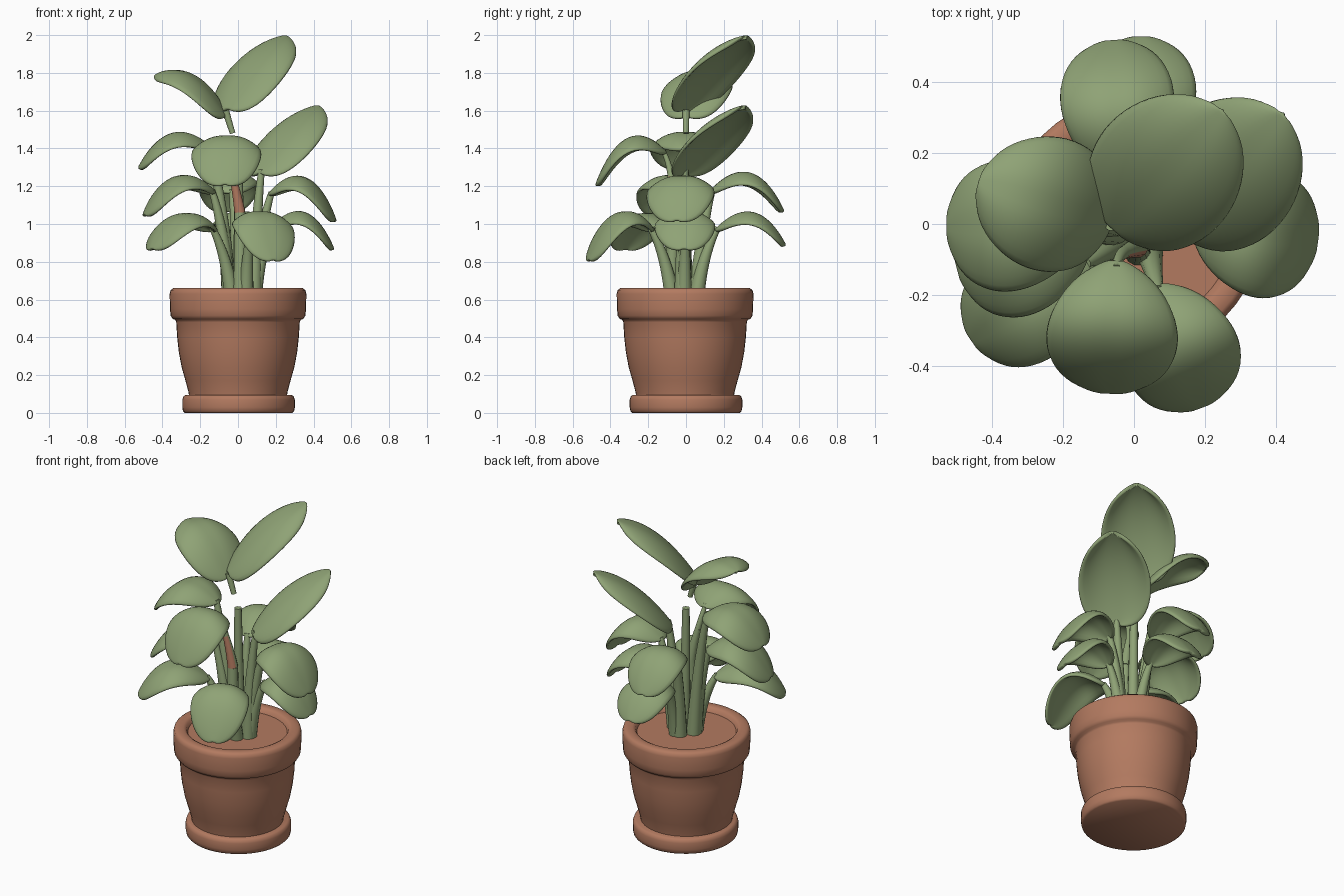
import bpy, bmesh, math
from mathutils import Vector

if "Cube" in bpy.data.objects:
    bpy.data.objects.remove(bpy.data.objects["Cube"])


def material(name, color):
    m = bpy.data.materials.new(name)
    m.diffuse_color = (*color, 1)
    m.use_nodes = True
    m.node_tree.nodes["Principled BSDF"].inputs["Base Color"].default_value = m.diffuse_color
    return m


GREEN = material("leaf_green", (0.275, 0.365, 0.180))
CLAY = material("terracotta", (0.450, 0.195, 0.117))


def add_mesh(name, bm, mat):
    me = bpy.data.meshes.new(name)
    bm.to_mesh(me)
    bm.free()
    me.materials.append(mat)
    ob = bpy.data.objects.new(name, me)
    bpy.context.collection.objects.link(ob)
    return ob


def smooth(ob, angle):
    bpy.ops.object.select_all(action='DESELECT')
    ob.select_set(True)
    bpy.context.view_layer.objects.active = ob
    bpy.ops.object.shade_smooth_by_angle(angle=math.radians(angle))
    return ob


def bezier(a, b, c, t):
    return a * (1 - t) ** 2 + b * 2 * t * (1 - t) + c * t * t


def lathe(name, profile, mat, center, n=48):
    bm = bmesh.new()
    rings = []
    for r, z in profile:
        if r == 0:
            rings.append([bm.verts.new((center[0], center[1], z))] * n)
        else:
            rings.append([bm.verts.new((center[0] + r * math.cos(2 * math.pi * k / n),
                                        center[1] + r * math.sin(2 * math.pi * k / n), z))
                          for k in range(n)])
    for lo, hi in zip(rings, rings[1:]):
        for k in range(n):
            q = [lo[k], lo[(k + 1) % n], hi[(k + 1) % n], hi[k]]
            bm.faces.new(list(dict.fromkeys(q)))
    bmesh.ops.recalc_face_normals(bm, faces=bm.faces)
    smooth(add_mesh(name, bm, mat), 50)


def stem(name, a, b, c, r0, r1, steps=10, n=12):
    """Tapered tube along a quadratic curve."""
    bm = bmesh.new()
    rings = []
    for i in range(steps + 1):
        t = i / steps
        p = bezier(a, b, c, t)
        d = ((b - a) * (1 - t) + (c - b) * t).normalized()
        u = d.cross(Vector((0.3, 1, 0))).normalized()
        v = d.cross(u)
        r = r0 + (r1 - r0) * t
        rings.append([bm.verts.new(p + r * (u * math.cos(2 * math.pi * k / n)
                                            + v * math.sin(2 * math.pi * k / n)))
                      for k in range(n)])
    for lo, hi in zip(rings, rings[1:]):
        for k in range(n):
            bm.faces.new([lo[k], lo[(k + 1) % n], hi[(k + 1) % n], hi[k]])
    bm.faces.new(rings[0])
    bm.faces.new(rings[-1])
    bmesh.ops.recalc_face_normals(bm, faces=bm.faces)
    return smooth(add_mesh(name, bm, GREEN), 50)


def leaf(name, base, tip, mid_z, width, bias, skew):
    """Rounded, downward-cupped blade along an arched midrib."""
    ctrl = base.lerp(tip, bias)
    ctrl.z = 2 * mid_z - (base.z + tip.z) / 2
    side = Vector((0, 0, 1)).cross(tip - base).normalized()
    bm = bmesh.new()
    rows, cols = 14, 8
    grid = []
    for i in range(rows + 1):
        t = (1 - math.cos(math.pi * i / rows)) / 2
        p = bezier(base, ctrl, tip, t)
        u = t ** skew
        w = max(0.08, (4 * u * (1 - u)) ** 0.47) * width / 2
        row = []
        for j in range(cols + 1):
            s = 2 * j / cols - 1
            drop = 0.42 * w * abs(s) ** 2.4 - 0.008 * min(1, abs(s) * 4) * w / width
            row.append(bm.verts.new(p + side * w * s - Vector((0, 0, drop))))
        grid.append(row)
    for i in range(rows):
        for j in range(cols):
            bm.faces.new([grid[i][j], grid[i + 1][j], grid[i + 1][j + 1], grid[i][j + 1]])
    ob = add_mesh(name, bm, GREEN)
    for p in ob.data.polygons:
        p.use_smooth = True
    sol = ob.modifiers.new("thickness", 'SOLIDIFY')
    sol.thickness = 0.022
    sol.offset = -1
    sub = ob.modifiers.new("round", 'SUBSURF')
    sub.levels = sub.render_levels = 1


# Pot, saucer and soil
lathe("saucer", [(0, 0), (0.285, 0), (0.294, 0.008), (0.298, 0.03), (0.298, 0.07),
                 (0.292, 0.088), (0.28, 0.095), (0, 0.095)], CLAY, (0.003, 0))
lathe("pot", [(0, 0.08), (0.258, 0.08), (0.262, 0.11), (0.278, 0.17), (0.298, 0.24), (0.313, 0.32),
              (0.322, 0.40), (0.327, 0.48), (0.332, 0.492), (0.346, 0.498), (0.357, 0.515),
              (0.36, 0.55), (0.362, 0.63), (0.357, 0.65), (0.343, 0.66), (0.305, 0.66),
              (0.29, 0.652), (0.28, 0.63), (0, 0.63)], CLAY, (0, -0.005))

# Leaves: base xyz, tip xyz, midrib height, width
leaves = {
    "top_right_leaf": (-0.06, -0.02, 1.61, 0.25, 0.32, 2.00, 1.875, 0.44),
    "top_left_leaf": (-0.06, 0.00, 1.57, -0.44, 0.12, 1.79, 1.79, 0.40),
    "upper_right_leaf": (0.11, -0.02, 1.27, 0.42, 0.31, 1.63, 1.505, 0.43),
    "upper_front_leaf": (-0.05, -0.10, 1.38, -0.07, -0.48, 1.21, 1.46, 0.39),
    "upper_left_leaf": (-0.13, 0.00, 1.40, -0.53, -0.01, 1.30, 1.485, 0.39),
    "middle_left_leaf": (-0.12, -0.03, 1.17, -0.50, -0.13, 1.05, 1.255, 0.37),
    "low_left_leaf": (-0.12, -0.10, 0.97, -0.46, -0.33, 0.87, 1.055, 0.35),
    "low_front_leaf": (0.06, -0.17, 0.97, 0.19, -0.52, 0.81, 1.06, 0.35),
    "middle_right_leaf": (0.16, 0.00, 1.16, 0.52, -0.05, 1.02, 1.25, 0.38),
    "low_right_leaf": (0.17, 0.00, 0.98, 0.51, -0.01, 0.87, 1.065, 0.34),
    "middle_back_leaf": (-0.03, 0.12, 1.17, -0.06, 0.52, 1.07, 1.275, 0.34),
    "low_back_leaf": (0.02, 0.15, 0.97, 0.02, 0.53, 0.89, 1.065, 0.33),
}
center = Vector((0.02, -0.01, 0.6))
for name, v in leaves.items():
    base, tip = Vector(v[:3]), Vector(v[3:6])
    rising = tip.z > base.z
    leaf(name, base, tip, v[6], v[7], 0.45 if rising else 0.58, 0.95 if rising else 1.15)
    if base.z > 1.5 or name == "upper_front_leaf":
        continue
    # Stalk from the soil, bending outward into the blade
    out = Vector((base.x, base.y, 0)).normalized()
    root = center + out * 0.065
    bend = root.lerp(base, 0.35)
    bend.z = 0.6 + (base.z - 0.6) * 0.65
    end = base + (tip - base) * 0.05 + Vector((0, 0, 0.0 if rising else 0.015))
    stem(name.replace("leaf", "stalk"), root, bend, end, 0.042, 0.017)

# Centre shoot, front stalk with its brown front patch, and the stub under the crown
V = Vector
stem("centre_shoot", V((0.01, 0, 0.6)), V((0.005, 0, 1)), V((0, 0, 1.4)), 0.035, 0.021)
stem("upper_front_stalk", V((0.01, -0.08, 0.6)), V((0.015, -0.07, 0.85)),
     V((0.01, -0.065, 1.06)), 0.038, 0.030)
patch = stem("upper_front_stalk_middle", V((0.01, -0.065, 1.06)), V((-0.005, -0.07, 1.16)),
             V((-0.028, -0.08, 1.25)), 0.030, 0.018)
patch.data.materials.append(CLAY)
for p in patch.data.polygons:
    p.material_index = int(p.normal.y < -0.2)
stem("upper_front_stalk_end", V((-0.028, -0.08, 1.25)), V((-0.045, -0.09, 1.33)),
     V((-0.05, -0.125, 1.395)), 0.018, 0.012)
stem("crown_stub", V((-0.028, 0, 1.48)), V((-0.045, 0, 1.53)), V((-0.065, 0, 1.60)), 0.015, 0.019)
